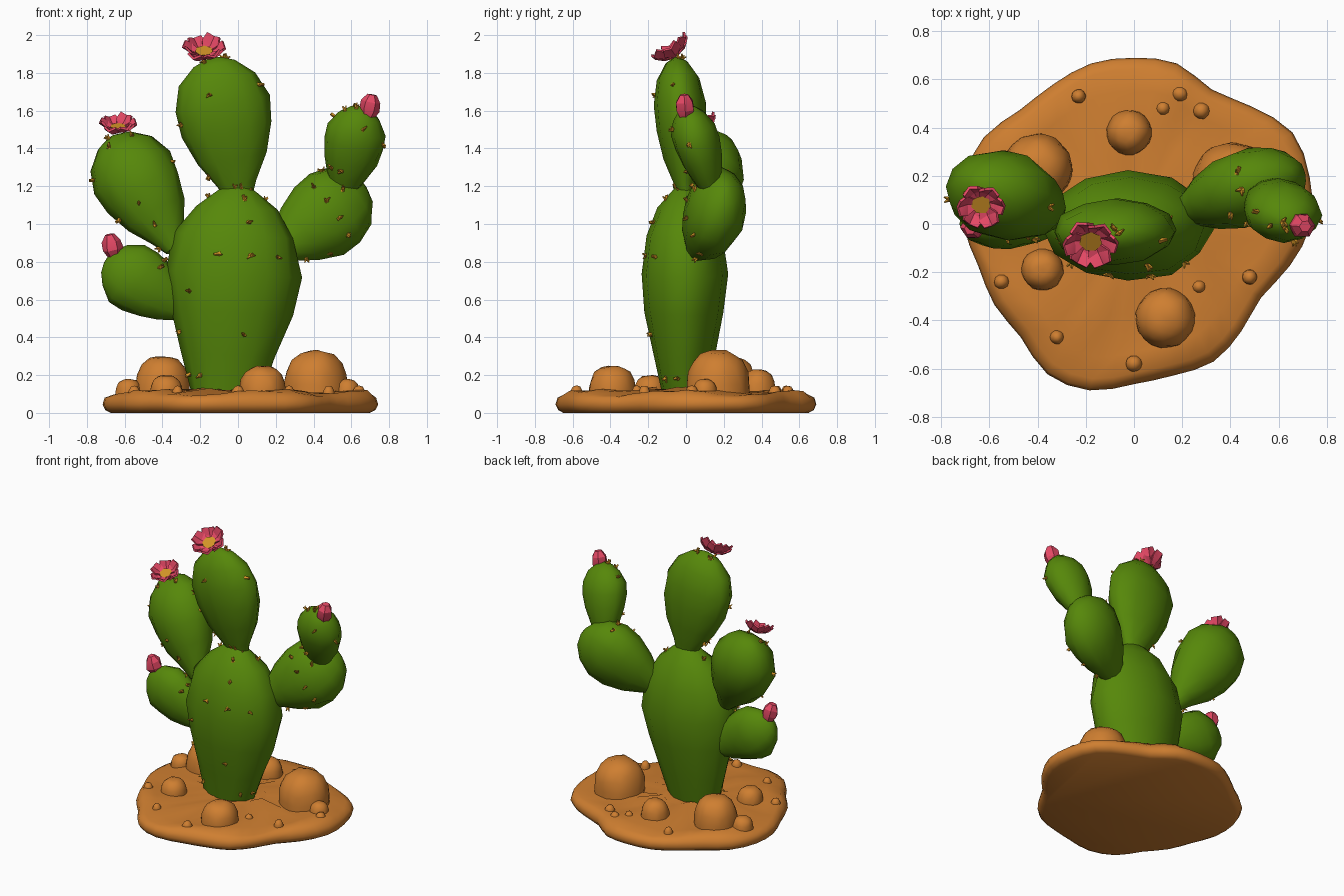
import bpy, bmesh, math, random
from mathutils import Vector, Matrix

random.seed(4)
if "Cube" in bpy.data.objects:
    bpy.data.objects.remove(bpy.data.objects["Cube"], do_unlink=True)


def material(name, rgb):
    mat = bpy.data.materials.new(name)
    mat.use_nodes = True
    mat.diffuse_color = (*rgb, 1)
    mat.node_tree.nodes["Principled BSDF"].inputs["Base Color"].default_value = (*rgb, 1)
    return mat


GREEN = material("cactus green", (0.093, 0.245, 0.003))
SAND = material("desert sand", (0.62, 0.21, 0.03))
PINK = material("petal pink", (0.78, 0.065, 0.13))
GOLD = material("spine gold", (0.66, 0.30, 0.02))


def finish(name, bm, mats, angle):
    bmesh.ops.recalc_face_normals(bm, faces=bm.faces)
    mesh = bpy.data.meshes.new(name)
    bm.to_mesh(mesh)
    bm.free()
    for mat in mats:
        mesh.materials.append(mat)
    obj = bpy.data.objects.new(name, mesh)
    bpy.context.collection.objects.link(obj)
    bpy.ops.object.select_all(action='DESELECT')
    obj.select_set(True)
    bpy.context.view_layer.objects.active = obj
    bpy.ops.object.shade_smooth_by_angle(angle=math.radians(angle))
    return obj


def skin(bm, rings):
    """Join equal rings of vertices with quads and cap both ends."""
    n = len(rings[0])
    for low, high in zip(rings, rings[1:]):
        for i in range(n):
            j = (i + 1) % n
            bm.faces.new((low[i], low[j], high[j], high[i]))
    bm.faces.new(rings[0])
    bm.faces.new(rings[-1])


def loft(name, base, tip, width, depth, profile, sides, mat, rough=0.0, angle=60):
    """Elliptical body along base-tip; profile holds (position, radius) pairs."""
    base, tip = Vector(base), Vector(tip)
    axis = (tip - base).normalized()
    u = Vector((0, 1, 0)).cross(axis).normalized()
    v = axis.cross(u)
    bm = bmesh.new()
    rings = []
    for t, r in profile:
        ring = []
        for i in range(sides):
            a = math.tau * i / sides
            k = r * (1 + random.uniform(-rough, rough))
            ring.append(bm.verts.new(base.lerp(tip, t)
                        + u * width * k * math.cos(a) + v * depth * k * math.sin(a)))
        rings.append(ring)
    skin(bm, rings)
    return finish(name, bm, [mat], angle)


def add_spines(pad, count):
    """Clusters of three stubby thorns, mostly on the front of a pad."""
    bm = bmesh.new()
    faces = [f for f in pad.data.polygons if f.normal.y < 0.45 and len(f.vertices) == 4]
    for face in random.sample(faces, count):
        for k in range(3):
            way = face.normal + Vector([random.uniform(-0.9, 0.9) for _ in "xyz"])
            way.normalize()
            turn = way.to_track_quat('Z', 'Y').to_matrix().to_4x4()
            place = Matrix.Translation(face.center + way * 0.01)
            bmesh.ops.create_cone(bm, cap_ends=True, segments=4, radius1=0.012,
                                  radius2=0.003, depth=0.036, matrix=place @ turn)
    finish(pad.name + "_spines", bm, [GOLD], 20)


# Trunk and pads
TRUNK = [(0, .5), (.2, .7), (.4, .9), (.58, 1), (.76, .89), (.89, .62), (.97, .28), (1, .1)]
EGG = [(0, .25), (.12, .42), (.3, .74), (.5, .95), (.68, 1), (.85, .81), (.96, .45), (1, .12)]
BARREL = [(0, .45), (.15, .66), (.35, .89), (.55, 1), (.72, .97), (.88, .7), (.97, .38), (1, .1)]
pads = [
    ("trunk", (-.06, -.01, .08), (0, -.01, 1.21), .355, .228, TRUNK, 18),
    ("top_pad", (.01, 0, 1.12), (-.13, -.05, 1.88), .25, .138, EGG, 11),
    ("right_upper_pad", (-.33, .02, .87), (-.67, .18, 1.46), .228, .18, EGG, 10),
    ("right_lower_pad", (-.3, .02, .56), (-.7, 0, .81), .18, .11, BARREL, 5),
    ("left_lower_pad", (.18, .04, .84), (.67, .22, 1.2), .232, .16, EGG, 9),
    ("left_upper_pad", (.56, .13, 1.19), (.655, 0, 1.62), .16, .122, BARREL, 8),
]
for name, base, tip, width, depth, profile, spines in pads:
    add_spines(loft(name, base, tip, width, depth, profile, 12, GREEN, 0.035), spines)

# Closed buds
BUD = [(0, .6), (.35, 1), (.7, .9), (1, .45)]
loft("left_bud", (.685, 0, 1.56), (.71, -.01, 1.685), .055, .055, BUD, 6, PINK, 0.08, 25)
loft("right_bud", (-.655, 0, .825), (-.68, -.02, .945), .055, .055, BUD, 6, PINK, 0.08, 25)


# Open flowers with broad, upturned petals around a flat heart
def flower(name, centre, normal, radius, petals=6):
    bm = bmesh.new()
    outline = [(.1, -.1, -.2), (.6, -.46, .06), (.9, -.36, .34), (1.02, 0, .2),
               (.9, .36, .42), (.6, .46, .12), (.1, .1, -.2)]
    for i in range(petals):
        spin = Matrix.Rotation(math.tau * i / petals, 3, 'Z')
        lift = Vector((0, 0, .1 * (i % 2)))
        rim = [bm.verts.new(spin @ (Vector(p) + lift) * radius) for p in outline]
        mid = bm.verts.new(spin @ (Vector((.62, 0, -.1)) + lift) * radius)
        for a, b in zip(rim, rim[1:] + rim[:1]):
            bm.faces.new((mid, a, b))
    bmesh.ops.recalc_face_normals(bm, faces=bm.faces)
    bmesh.ops.solidify(bm, geom=bm.faces[:], thickness=0.012)
    pink = set(bm.faces)
    bmesh.ops.create_cone(bm, cap_ends=True, segments=7, radius1=radius * .3,
                          radius2=radius * .42, depth=radius * .2,
                          matrix=Matrix.Translation((0, 0, radius * .04)))
    for f in bm.faces:
        f.material_index = 0 if f in pink else 1
    turn = Vector(normal).to_track_quat('Z', 'Y').to_matrix().to_4x4()
    bm.transform(Matrix.Translation(centre) @ turn)
    finish(name, bm, [PINK, GOLD], 25)


flower("top_flower", (-.18, -.065, 1.905), (0, -.52, .8), .115)
flower("right_flower", (-.635, .085, 1.505), (0, -.42, .9), .1)

# Sandy ground slab: radii every fifteen degrees, rounded by midpoints
RADII = [.735, .755, .76, .69, .645, .69, .69, .69, .67, .67, .72, .73,
         .71, .67, .67, .665, .72, .715, .665, .65, .66, .63, .61, .67]
LAYERS = [(0, .94), (.015, .98), (.045, 1), (.08, .985), (.105, .93),
          (.11, .8), (.115, .55), (.125, .25)]
outline = []
for i, r in enumerate(RADII):
    before, after, later = RADII[i - 1], RADII[(i + 1) % 24], RADII[(i + 2) % 24]
    outline += [r, (9 * (r + after) - before - later) / 16]
bm = bmesh.new()
rings = []
for z, scale in LAYERS:
    ring = []
    for i, r in enumerate(outline):
        a = math.tau * i / len(outline)
        lump = .012 * math.sin(5 * a + 9 * scale) + random.uniform(-.006, .006) if z > .1 else 0
        ring.append(bm.verts.new((r * scale * math.cos(a), r * scale * math.sin(a), z + lump)))
    rings.append(ring)
skin(bm, rings)
finish("sand_base", bm, [SAND], 70)


# Blunt boulders and pebbles: x, y, radius, top height
def rock(name, x, y, radius, top, detail):
    bm = bmesh.new()
    bmesh.ops.create_icosphere(bm, subdivisions=detail, radius=1)
    for v in bm.verts:
        flat = math.hypot(v.co.x, v.co.y)
        v.co *= random.uniform(.97, 1.02) / (flat ** 2.8 + abs(v.co.z) ** 2.8) ** (1 / 2.8)
    bm.transform(Matrix.Translation((x, y, .08)) @ Matrix.Diagonal((radius, radius, top - .08, 1)))
    bmesh.ops.bisect_plane(bm, geom=bm.verts[:] + bm.edges[:] + bm.faces[:],
                           plane_co=(0, 0, .06), plane_no=(0, 0, 1), clear_inner=True)
    finish(name, bm, [SAND], 80)


boulders = [(-.4, .23, .145, .3), (.41, .17, .17, .33), (.13, -.39, .125, .25),
            (-.02, .38, .095, .23), (-.38, -.19, .088, .2), (-.58, .18, .07, .18), (.58, .1, .065, .18)]
for i, spot in enumerate(boulders):
    rock(f"boulder_{i + 1}", *spot, 3)
pebbles = [(-.55, -.24), (-.32, -.47), (0, -.58), (.48, -.22), (.27, -.26),
           (.12, .48), (.28, .47), (.19, .54), (-.23, .53), (.64, .03)]
for i, (x, y) in enumerate(pebbles):
    rock(f"pebble_{i + 1}", x, y, random.uniform(.03, .04), .145, 2)
